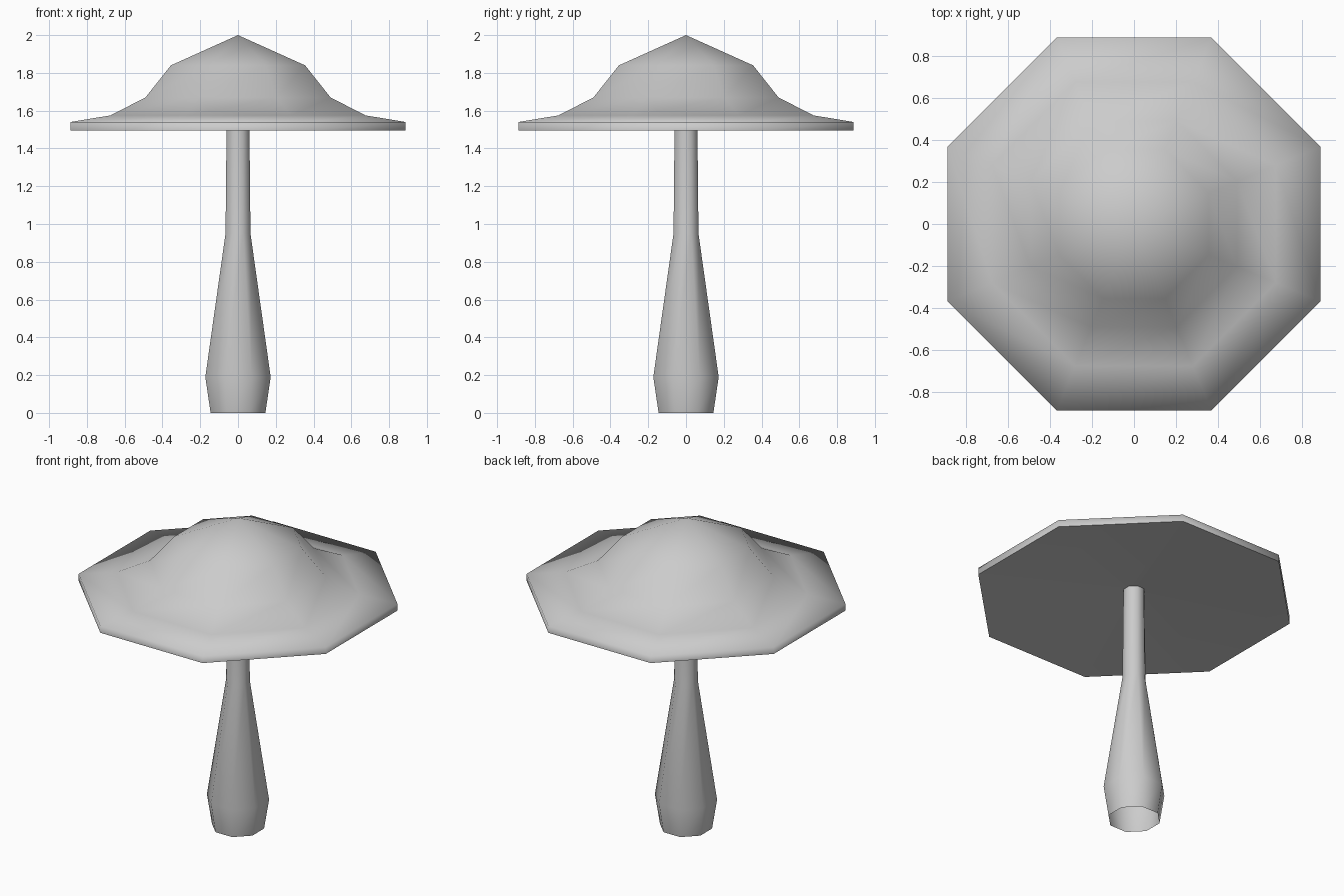
import bpy
import bmesh
import math

if "Cube" in bpy.data.objects:
    bpy.data.objects.remove(bpy.data.objects["Cube"])

SIDES = 8

grey = bpy.data.materials.new("plain_grey")
grey.use_nodes = True
grey.diffuse_color = (0.6, 0.6, 0.6, 1)
grey.node_tree.nodes["Principled BSDF"].inputs["Base Color"].default_value = (0.6, 0.6, 0.6, 1)


def lathe(name, profile, sharp_angle):
    """Octagonal turned shape; profile lists (flat-to-centre distance, height)."""
    bm = bmesh.new()
    rings = []
    for dist, z in profile:
        if dist == 0:
            rings.append([bm.verts.new((0, 0, z))] * SIDES)
            continue
        radius = dist / math.cos(math.pi / SIDES)
        angles = [(i + 0.5) * math.tau / SIDES for i in range(SIDES)]
        rings.append([bm.verts.new((radius * math.cos(a), radius * math.sin(a), z)) for a in angles])
    for low, high in zip(rings, rings[1:]):
        for i in range(SIDES):
            j = (i + 1) % SIDES
            corners = dict.fromkeys((low[i], low[j], high[j], high[i]))
            bm.faces.new(list(corners))
    mesh = bpy.data.meshes.new(name)
    bm.to_mesh(mesh)
    bm.free()
    mesh.materials.append(grey)
    obj = bpy.data.objects.new(name, mesh)
    bpy.context.collection.objects.link(obj)
    bpy.ops.object.select_all(action="DESELECT")
    obj.select_set(True)
    bpy.context.view_layer.objects.active = obj
    bpy.ops.object.shade_smooth_by_angle(angle=math.radians(sharp_angle))
    return obj


# Stem, open at the bottom
lathe("stem", [(0.145, 0), (0.173, 0.19), (0.066, 0.95), (0.06, 1.56)], 60)

# Cap: shallow hollow underside, thin rim, flared brim and dome
lathe("cap", [(0.055, 1.55), (0.887, 1.495), (0.887, 1.54), (0.675, 1.575),
              (0.49, 1.67), (0.355, 1.84), (0, 2)], 85)
